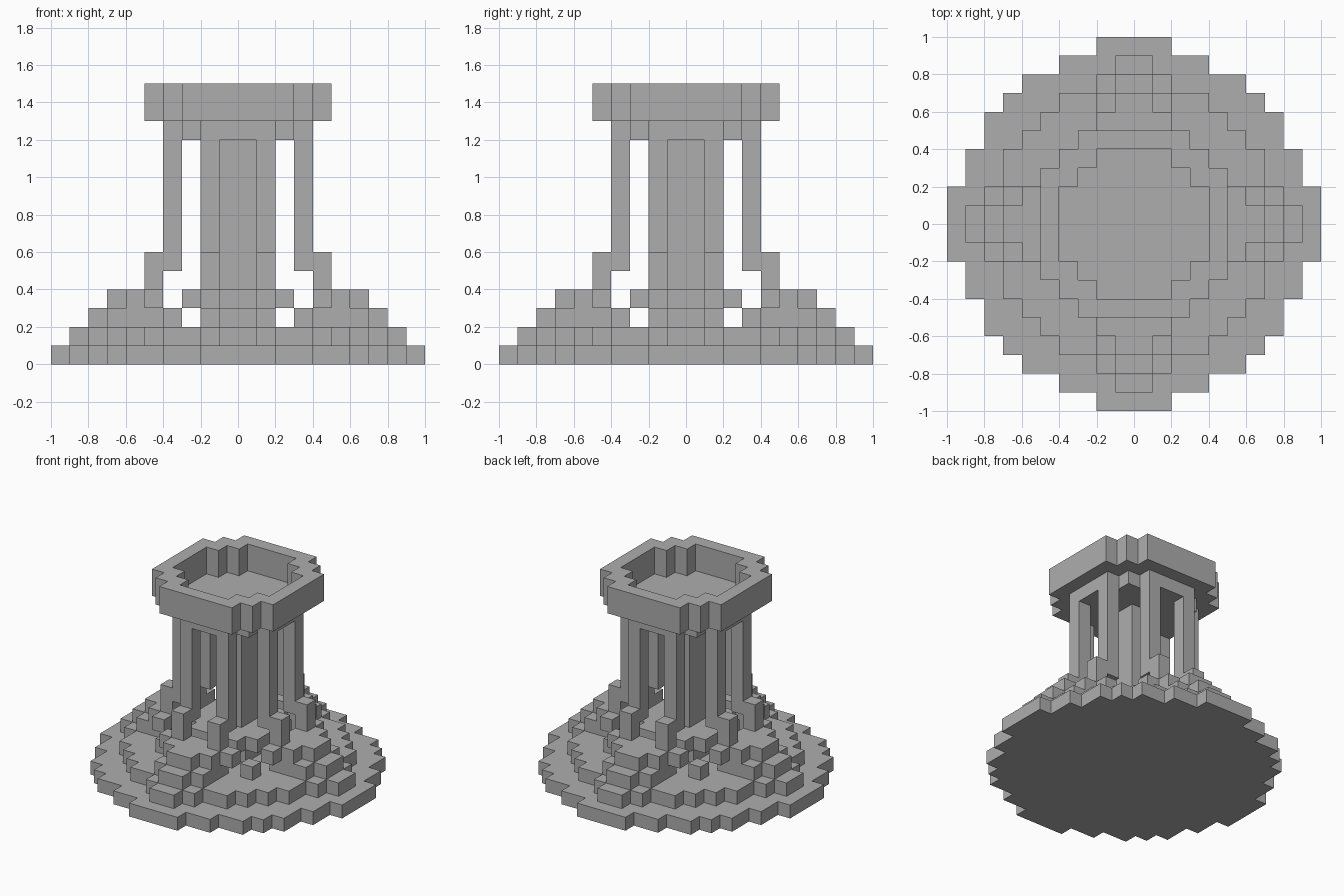
import bpy
import bmesh
from mathutils import Matrix, Vector

U = 0.1  # block size

cube = bpy.data.objects.get("Cube")
if cube:
    bpy.data.objects.remove(cube, do_unlink=True)

stone = bpy.data.materials.new("grey_stone")
stone.use_nodes = True
GREY = (0.42, 0.42, 0.42, 1)
stone.diffuse_color = GREY
stone.node_tree.nodes["Principled BSDF"].inputs["Base Color"].default_value = GREY


def stepped(widths):
    """Stepped round outline from the half width of each row outwards."""
    quarter = []
    for row, w in enumerate(widths):
        quarter += [(w, row), (w, row + 1)]
    pts = []
    for sx, sy, flip in ((1, 1, 1), (-1, 1, -1), (-1, -1, 1), (1, -1, -1)):
        pts += [(sx * x, sy * y) for x, y in quarter[::flip]]
    # keep only true corners
    clean = []
    for i, p in enumerate(pts):
        a, b = pts[i - 1], pts[(i + 1) % len(pts)]
        straight = a[0] == p[0] == b[0] or a[1] == p[1] == b[1]
        if not straight and a != p:
            clean.append(p)
    return clean


def rect(x0, x1, y0, y1):
    return [(x0, y0), (x1, y0), (x1, y1), (x0, y1)]


def prism(name, loops, z0, z1, quarter_turns=0):
    """Extrude one or more outlines (inner ones are holes) from z0 to z1."""
    bm = bmesh.new()
    edges = []
    for loop in loops:
        verts = [bm.verts.new((x * U, y * U, z0 * U)) for x, y in loop]
        edges += [bm.edges.new((v, verts[i - 1])) for i, v in enumerate(verts)]
    bmesh.ops.triangle_fill(bm, use_beauty=True, edges=edges)
    top = bmesh.ops.extrude_face_region(bm, geom=bm.faces[:], use_keep_orig=True)
    moved = [g for g in top["geom"] if isinstance(g, bmesh.types.BMVert)]
    bmesh.ops.translate(bm, verts=moved, vec=Vector((0, 0, (z1 - z0) * U)))
    bmesh.ops.recalc_face_normals(bm, faces=bm.faces[:])
    bmesh.ops.dissolve_limit(bm, angle_limit=0.01, verts=bm.verts[:], edges=bm.edges[:])
    bmesh.ops.rotate(bm, verts=bm.verts[:], cent=(0, 0, 0),
                     matrix=Matrix.Rotation(quarter_turns * 1.5707963, 3, 'Z'))
    mesh = bpy.data.meshes.new(name)
    bm.to_mesh(mesh)
    bm.free()
    mesh.materials.append(stone)
    obj = bpy.data.objects.new(name, mesh)
    bpy.context.collection.objects.link(obj)
    return obj


# Round stepped base
prism("base_disc", [stepped([10, 10, 9, 9, 8, 8, 7, 6, 4, 2])], 0, 1)
prism("upper_disc", [stepped([7, 7, 7, 7, 6, 5, 4])], 1, 2)

# Central pedestal and column
prism("pedestal", [stepped([2, 2])], 2, 3)
prism("pedestal_cap", [stepped([3, 3, 2])], 3, 4)
prism("column", [stepped([1])], 4, 12)

# Basin on top
prism("basin_floor", [stepped([4, 4, 3, 2])], 12, 13)
prism("basin_rim", [stepped([5, 5, 5, 4, 3]), stepped([4, 4, 3, 2])], 13, 15)

for turn, side in enumerate(("back", "right", "front", "left")):
    # Stepped buttress: layers of T-shaped blocks
    for layer, (start, end) in enumerate(((7, 8), (4, 7), (4, 6)), 1):
        outline = [(-2, start), (2, start), (2, end), (1, end),
                   (1, end + 1), (-1, end + 1), (-1, end), (-2, end)]
        prism(f"{side}_buttress_{layer}", [outline], layer, layer + 1, turn)

    # Pair of pillars with offset feet and small side blocks
    for s in (-1, 1):
        tag = f"{side}_{'a' if s < 0 else 'b'}"
        x0, x1 = sorted((s, 2 * s))
        prism(f"{tag}_pillar", [rect(x0, x1, 3, 4)], 5, 12, turn)
        prism(f"{tag}_pillar_foot", [rect(x0, x1, 4, 5)], 4, 6, turn)
        x0, x1 = sorted((2 * s, 3 * s))
        prism(f"{tag}_side_block", [rect(x0, x1, 4, 5)], 3, 4, turn)

    # Loose block on the diagonal
    prism(f"{side}_corner_block", [rect(3, 4, 3, 4)], 2, 3, turn)
